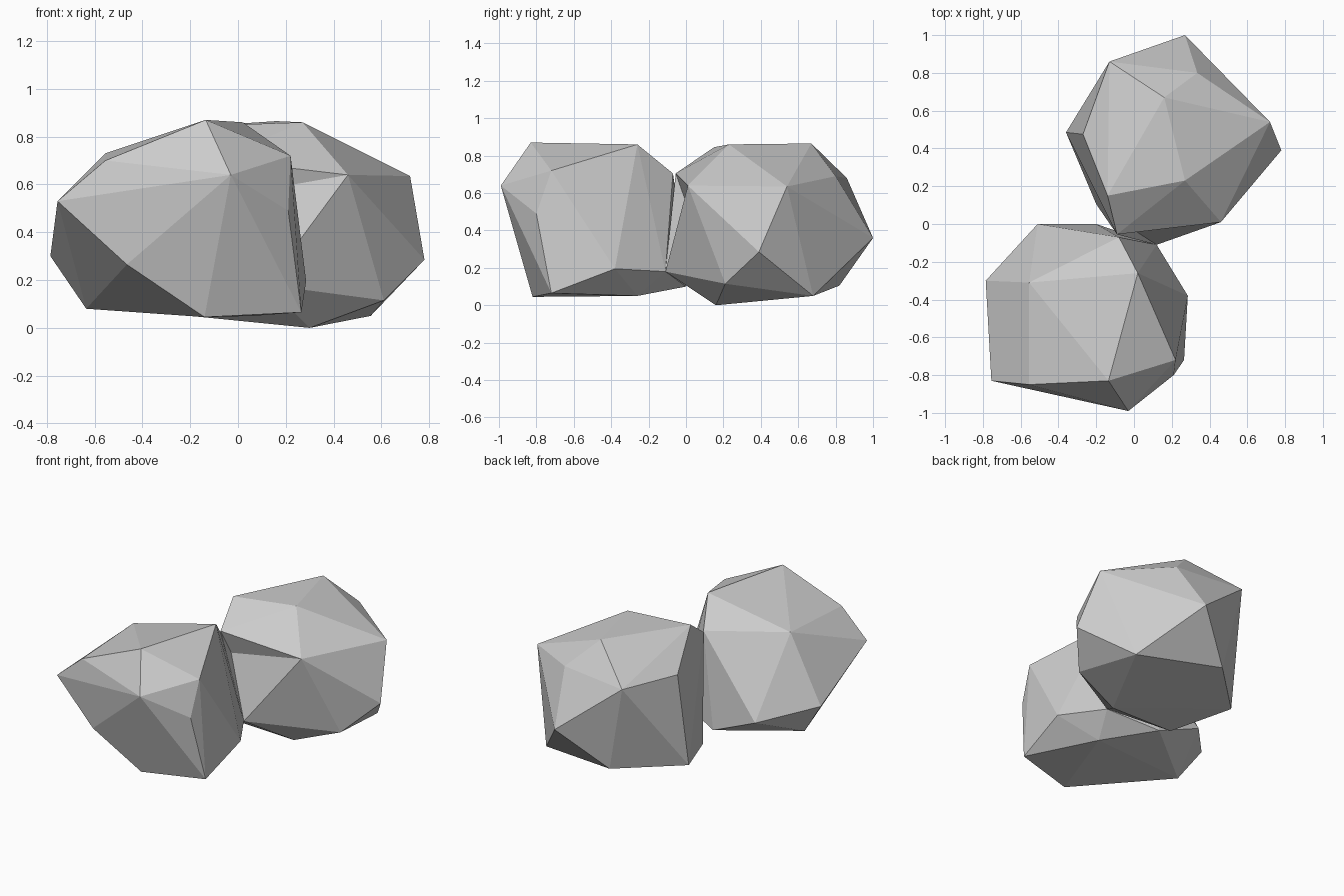
import bpy, bmesh, math
from mathutils import Vector

if "Cube" in bpy.data.objects:
    bpy.data.objects.remove(bpy.data.objects["Cube"])


def chipped_rock(name, corners, notch=None):
    """Faceted rock: hull around its corners, with an optional notch
    given as (rim corners, inner point)."""
    bm = bmesh.new()
    for c in corners:
        bm.verts.new(c)
    bmesh.ops.convex_hull(bm, input=bm.verts[:])
    loose = [v for v in bm.verts if not v.link_faces]
    bmesh.ops.delete(bm, geom=loose, context='VERTS')

    if notch:
        rim, inner = [Vector(p) for p in notch[0]], Vector(notch[1])

        def on_rim(v):
            return any((v.co - p).length < 1e-4 for p in rim)

        cut = [f for f in bm.faces if all(on_rim(v) for v in f.verts)]
        bmesh.ops.delete(bm, geom=cut, context='FACES')
        border = [e for e in bm.edges if e.is_boundary]
        if border:
            s = bm.verts.new(inner)
            for e in border:
                bm.faces.new((e.verts[0], e.verts[1], s))

    # merge nearly flat facets
    bmesh.ops.dissolve_limit(bm, angle_limit=math.radians(1.5),
                             verts=bm.verts[:], edges=bm.edges[:])
    bmesh.ops.recalc_face_normals(bm, faces=bm.faces[:])
    mesh = bpy.data.meshes.new(name)
    bm.to_mesh(mesh)
    bm.free()
    obj = bpy.data.objects.new(name, mesh)
    bpy.context.collection.objects.link(obj)
    return obj


# front rock: base corners, waist corners, crown corners
chipped_rock("front_rock", [
    (-.635, -.345, .08), (-.14, -.82, .045), (.265, -.72, .065),
    (.06, -.26, .05), (-.2, 0, .1), (.12, -.11, .18), (.285, -.38, .195),
    (-.51, 0, .23), (-.785, -.30, .30), (-.465, -.865, .265),
    (-.755, -.83, .53), (.21, -.80, .49), (-.03, -.99, .64),
    (-.555, -.85, .70), (-.555, -.31, .73), (.22, -.72, .72),
    (-.08, -.07, .705), (-.135, -.83, .87), (.02, -.26, .86)])

# back rock, with a chipped ledge facing the front rock
tip, shoulder = (-.09, -.055, .705), (.72, .54, .635)
ledge, toe = (.46, .01, .64), (.12, -.11, .18)
chipped_rock("back_rock", [
    (.3, .16, 0), (.555, .68, .05), (-.01, .82, .105), (-.36, .485, .095),
    (-.2, .105, .05), (.61, .21, .115), toe, (.78, .39, .285),
    (.27, 1.0, .36), ledge, shoulder, tip, (-.27, .475, .67),
    (-.13, .86, .68), (.335, .80, .69), (-.14, .15, .845),
    (.27, .23, .86), (.16, .67, .865)],
    notch=([tip, shoulder, ledge, toe], (-.05, 0, .55)))
